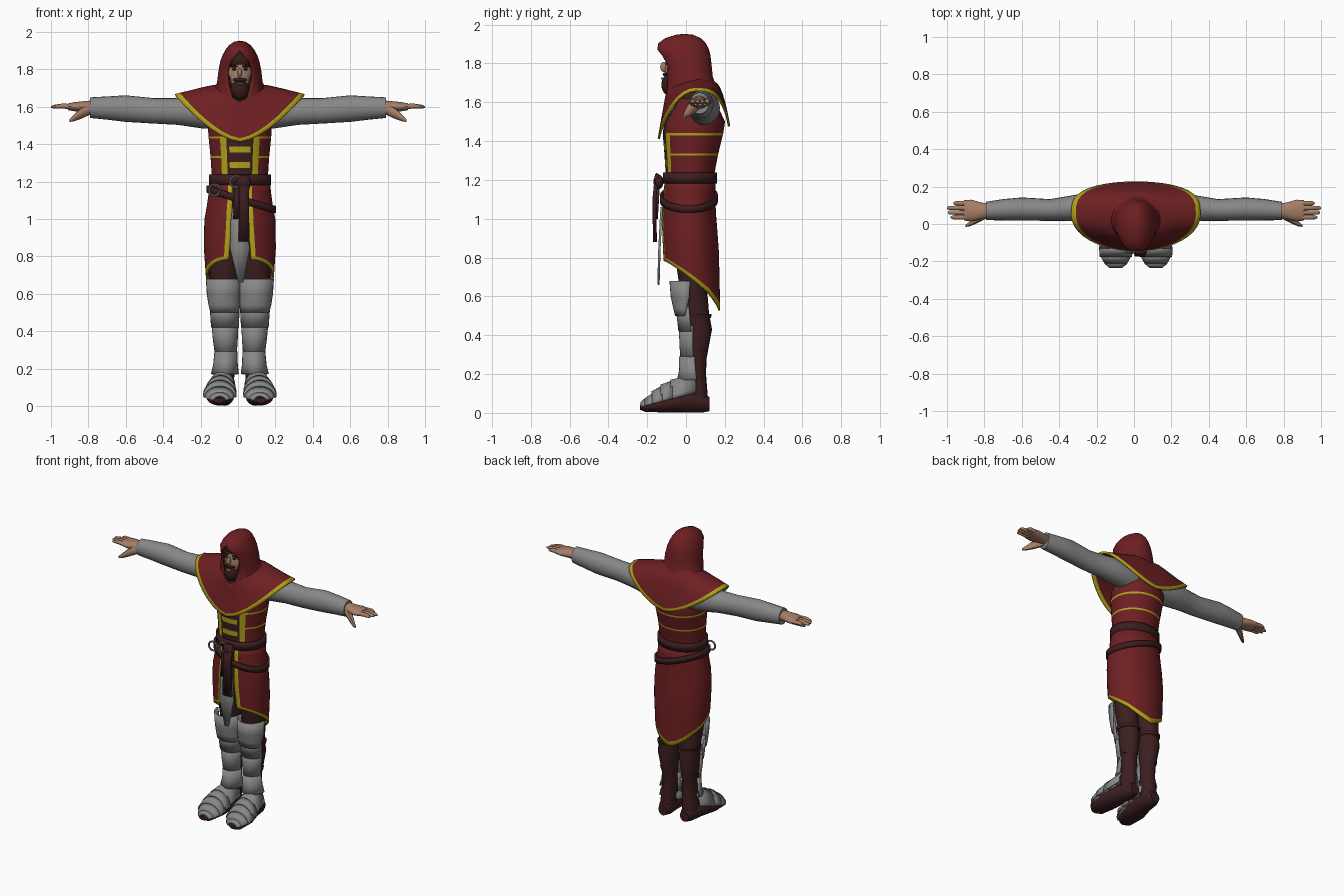
import bpy, bmesh
from math import sin, cos, pi, radians
from mathutils import Vector

cube = bpy.data.objects.get("Cube")
if cube:
    bpy.data.objects.remove(cube, do_unlink=True)

CX = 0.01  # body centre line


def material(name, r, g, b):
    m = bpy.data.materials.new(name)
    m.use_nodes = True
    m.diffuse_color = (r, g, b, 1)
    bsdf = next(n for n in m.node_tree.nodes if n.type == 'BSDF_PRINCIPLED')
    bsdf.inputs["Base Color"].default_value = (r, g, b, 1)
    bsdf.inputs["Roughness"].default_value = 0.8
    return m


RED = material("red cloth", 0.155, 0.014, 0.016)
YELLOW = material("yellow trim", 0.45, 0.37, 0.01)
GREY = material("grey metal", 0.245, 0.245, 0.245)
DARK = material("dark leather", 0.045, 0.013, 0.014)
SKIN = material("skin", 0.38, 0.21, 0.135)
HAIR = material("dark hair", 0.035, 0.011, 0.01)


def finish(obj, angle=40):
    bpy.ops.object.select_all(action='DESELECT')
    obj.select_set(True)
    bpy.context.view_layer.objects.active = obj
    bpy.ops.object.shade_smooth_by_angle(angle=radians(angle))


def grid(name, rows, mats, thick=0, closed=False, caps=False, pick=None):
    """Skin a surface over rows of points; pick(i, j) chooses the material."""
    bm = bmesh.new()
    vs = [[bm.verts.new(p) for p in row] for row in rows]
    n = len(rows[0])
    for i in range(len(rows) - 1):
        for j in range(n if closed else n - 1):
            k = (j + 1) % n
            f = bm.faces.new((vs[i][j], vs[i][k], vs[i + 1][k], vs[i + 1][j]))
            f.material_index = pick(i, j) if pick else 0
    if caps:
        bm.faces.new(vs[0])
        bm.faces.new(vs[-1])
    bmesh.ops.remove_doubles(bm, verts=bm.verts, dist=0.0005)
    bmesh.ops.recalc_face_normals(bm, faces=bm.faces)
    me = bpy.data.meshes.new(name)
    bm.to_mesh(me)
    bm.free()
    obj = bpy.data.objects.new(name, me)
    bpy.context.collection.objects.link(obj)
    for m in mats:
        me.materials.append(m)
    finish(obj)
    if thick:
        mod = obj.modifiers.new("thickness", 'SOLIDIFY')
        mod.thickness, mod.offset = thick, 0
    return obj


def place(axis, t, u, v):
    return {'x': (t, u, v), 'y': (u, t, v), 'z': (u, v, t)}[axis]


def tube(name, axis, secs, mat, arc=None, n=20, thick=0):
    """Elliptical loft; sections are (position, u, v, radius u, radius v)."""
    a0, a1 = arc or (0, 2 * pi)
    steps = n + 1 if arc else n
    angs = [a0 + (a1 - a0) * j / n for j in range(steps)]
    rows = [[place(axis, t, u + ru * sin(a), v - rv * cos(a)) for a in angs]
            for t, u, v, ru, rv in secs]
    return grid(name, rows, [mat], thick, closed=not arc, caps=not arc)


def ball(name, loc, size, mat):
    bpy.ops.mesh.primitive_uv_sphere_add(segments=20, ring_count=12, location=loc)
    obj = bpy.context.object
    obj.name, obj.scale = name, size
    obj.data.materials.append(mat)
    finish(obj)


def blend(keys, t):
    """Linear interpolation in a list of (t, values...) sorted upward."""
    for a, b in zip(keys, keys[1:]):
        if t <= b[0]:
            f = max(0, (t - a[0]) / (b[0] - a[0]))
            return [p + (q - p) * f for p, q in zip(a[1:], b[1:])]
    return list(keys[-1][1:])


# Tunic body: z, centre y, radius x, radius y
BODY = [(0.5, 0.03, 0.16, 0.138), (0.85, 0.022, 0.184, 0.138), (1.0, 0.014, 0.181, 0.133),
        (1.1, 0.015, 0.162, 0.126), (1.22, 0.02, 0.15, 0.124), (1.33, 0.027, 0.157, 0.138),
        (1.44, 0.036, 0.168, 0.156), (1.5, 0.045, 0.172, 0.156), (1.62, 0.055, 0.14, 0.09)]


def body_point(a, z, grow=0):
    cy, rx, ry = blend(BODY, z)
    return Vector((CX + (rx + grow) * sin(a), cy - (ry + grow) * cos(a), z))


half = [0, 0.17, 0.36, 0.45, 0.69, 0.9] + [1.1 + 0.2 * k for k in range(10)]
angles = half + [pi] + [2 * pi - a for a in reversed(half[1:])]
heights = [1.62, 1.56, 1.5, 1.441, 1.429, 1.388, 1.355, 1.337, 1.326, 1.305, 1.272, 1.22, 1.12]


def chest_colour(i, j):
    col = min(j, len(angles) - 1 - j)
    if col == 3 and i > 2:
        return 1
    if col < 3:
        return 1 if col < 2 and i in (5, 9) else 2
    return 1 if i in (3, 7) else 0


grid("tunic_top", [[body_point(a, z) for a in angles] for z in heights],
     [RED, YELLOW, DARK], closed=True, caps=True, pick=chest_colour)

# Skirt, open at the front, with a hem that falls to a point at the back
skirt_angles = [0.24, 0.4] + [0.4 + (2 * pi - 0.8) * k / 36 for k in range(1, 37)] + [2 * pi - 0.24]
steps = [0, 0.12, 0.25, 0.4, 0.55, 0.7, 0.85, 0.955, 1]


def skirt_point(a, f):
    y = body_point(a, 0.7).y
    hem = 0.785 - 0.22 * max(0, (y + 0.115) / 0.28) ** 1.25 - 0.04 * max(0, 1 - abs(a - pi) / 0.9)
    flare = 0.3 * max(0, f - 0.6) * max(0, 1 - min(a, 2 * pi - a))
    return body_point(a + flare if a < pi else a - flare, 1.2 + (hem - 1.2) * f, 0.004)


grid("tunic_skirt", [[skirt_point(a, f) for a in skirt_angles] for f in steps], [RED, YELLOW], 0.01,
     pick=lambda i, j: int(i == len(steps) - 2 or j in (0, len(skirt_angles) - 2)))

# Hood: z, front y, back y, radius x, half angle of the face opening
HOOD = [(1.947, -0.01, -0.01, 0, 0), (1.942, -0.05, 0.035, 0.028, 0), (1.925, -0.105, 0.075, 0.054, 0),
        (1.9, -0.138, 0.098, 0.073, 0), (1.872, -0.147, 0.112, 0.088, 0.25), (1.84, -0.132, 0.12, 0.099, 0.5),
        (1.79, -0.112, 0.126, 0.109, 0.62), (1.73, -0.108, 0.132, 0.116, 0.55)]
COLS = 40


def ring_angles(opening):
    return [opening + (2 * pi - 2 * opening) * k / COLS for k in range(COLS + 1)]


rows = [[(CX + rx * sin(a), (f + b) / 2 - (b - f) / 2 * cos(a), z) for a in ring_angles(o)]
        for z, f, b, rx, o in HOOD]


# Mantle: continues the hood down to a hem high on the shoulders
def mantle_point(a, f):
    s, c = sin(a), cos(a)
    neck = Vector((0.127 * s, 0.022 - 0.122 * c, 1.665 - 0.03 * c + 0.04 * abs(s)))
    hem = Vector((0.345 * s, 0.05 - 0.19 * c if c > 0 else 0.05 + 0.172 * abs(c) ** 0.6, 0))
    hem.z = (1.412 if c > 0 else 1.475) + (0.25 if c > 0 else 0.187) * abs(s) ** 1.6
    p = neck.lerp(hem, f ** (0.75 + 0.25 * c))
    p.z = neck.z + (hem.z - neck.z) * f
    return p + Vector((CX, 0, 0))


drops = [0, 0.06, 0.15, 0.3, 0.45, 0.6, 0.75]
rows += [[mantle_point(a, f) for a in ring_angles(0 if f else 0.3)] for f in drops]
rows += [[mantle_point(a, 1 - w * (1 + 0.9 * abs(sin(a)))) for a in ring_angles(0)] for w in (0.08, 0)]
grid("hood_and_mantle", rows, [RED, YELLOW], 0.012, pick=lambda i, j: int(i == len(rows) - 2))

# Head, face and beard
ball("head", (CX, -0.02, 1.765), (0.076, 0.09, 0.11), SKIN)
ball("hair", (CX, -0.005, 1.842), (0.082, 0.095, 0.055), HAIR)
ball("nose", (CX, -0.113, 1.782), (0.012, 0.02, 0.026), SKIN)
ball("beard", (CX, -0.083, 1.69), (0.05, 0.044, 0.056), HAIR)
ball("moustache", (CX, -0.1, 1.744), (0.038, 0.02, 0.011), HAIR)
ball("lower_lip", (CX, -0.119, 1.722), (0.017, 0.01, 0.006), SKIN)
tube("neck", 'z', [(1.55, CX, 0.04, 0.07, 0.07), (1.72, CX, 0.02, 0.06, 0.06)], DARK)

for side, s in (("left", 1), ("right", -1)):
    ball(side + "_eye", (CX + s * 0.03, -0.098, 1.8), (0.013, 0.008, 0.006), HAIR)
    ball(side + "_brow", (CX + s * 0.032, -0.095, 1.816), (0.022, 0.012, 0.006), HAIR)
    ball(side + "_sideburn", (CX + s * 0.055, -0.058, 1.735), (0.02, 0.03, 0.045), HAIR)

    # Sleeve and hand
    tube(side + "_sleeve", 'x', [(s * x, y, z, ry, rz) for x, y, z, ry, rz in (
        (0.1, 0.09, 1.565, 0.08, 0.085), (0.2, 0.095, 1.57, 0.08, 0.085), (0.32, 0.085, 1.575, 0.07, 0.072),
        (0.45, 0.075, 1.578, 0.058, 0.068), (0.6, 0.08, 1.59, 0.062, 0.071),
        (0.7, 0.076, 1.593, 0.057, 0.062), (0.79, 0.07, 1.595, 0.049, 0.055))], GREY)
    tube(side + "_palm", 'x', [(s * x, y, 1.6, ry, rz) for x, y, ry, rz in (
        (0.77, 0.07, 0.037, 0.034), (0.82, 0.07, 0.046, 0.03), (0.87, 0.072, 0.058, 0.025),
        (0.91, 0.073, 0.054, 0.018))], SKIN)
    for k, tip in enumerate((0.98, 0.995, 1.0, 0.965)):
        y = 0.036 + 0.025 * k
        tube(f"{side}_finger_{k + 1}", 'x', [(s * 0.89, y, 1.6, 0.014, 0.015), (s * 0.94, y, 1.604, 0.013, 0.013),
             (s * (tip - 0.01), y, 1.6, 0.011, 0.009), (s * tip, y, 1.598, 0.005, 0.004)], SKIN, n=10)
    tube(side + "_thumb", 'x', [(s * 0.785, 0.055, 1.59, 0.025, 0.03), (s * 0.84, 0.025, 1.565, 0.023, 0.03),
         (s * 0.88, 0.0, 1.538, 0.014, 0.017), (s * 0.9, -0.01, 1.527, 0.006, 0.008)], SKIN, n=10)

    # Leg and boot
    def mirrored(secs):
        return [(t, CX + s * u, v, ru, rv) for t, u, v, ru, rv in secs]

    tube(side + "_leg", 'z', mirrored([
        (0.05, 0.085, 0.06, 0.05, 0.055), (0.2, 0.076, 0.048, 0.048, 0.055), (0.28, 0.075, 0.048, 0.049, 0.058),
        (0.43, 0.08, 0.06, 0.064, 0.074), (0.52, 0.08, 0.052, 0.064, 0.066), (0.62, 0.083, 0.04, 0.074, 0.07),
        (0.8, 0.085, 0.03, 0.083, 0.085), (1.1, 0.07, 0.02, 0.075, 0.09)]), DARK)
    for name, z, y, r in (("boot_cuff", 0.49, 0.057, 0.072), ("boot_strap", 0.31, 0.05, 0.058)):
        tube(f"{side}_{name}", 'z', mirrored([(z, 0.08, y, r - 0.004, r), (z + 0.02, 0.08, y, r, r + 0.004)]), DARK)
    tube(side + "_boot_foot", 'y', mirrored([
        (-0.236, 0.115, 0.03, 0.025, 0.014), (-0.21, 0.113, 0.032, 0.055, 0.027), (-0.1, 0.105, 0.045, 0.073, 0.043),
        (0, 0.092, 0.06, 0.06, 0.058), (0.08, 0.084, 0.053, 0.052, 0.052), (0.122, 0.082, 0.045, 0.032, 0.036)]), DARK)

    # Leg armour covers only the front half
    front = (-pi / 2, pi / 2)
    for name, secs in (
        ("knee_guard", [(0.68, 0.087, 0.02, 0.09, 0.1), (0.6, 0.085, 0.018, 0.087, 0.092), (0.54, 0.083, 0.005, 0.08, 0.066),
                        (0.5, 0.082, -0.005, 0.07, 0.046)]),
        ("knee_lower_plate", [(0.55, 0.081, 0.015, 0.077, 0.064), (0.42, 0.08, 0.028, 0.069, 0.062)]),
        ("greave", [(0.45, 0.08, 0.035, 0.068, 0.067), (0.36, 0.078, 0.035, 0.062, 0.064), (0.27, 0.075, 0.04, 0.053, 0.064)]),
        ("ankle_guard", [(0.29, 0.075, 0.045, 0.056, 0.075), (0.22, 0.077, 0.05, 0.061, 0.08), (0.17, 0.08, 0.055, 0.07, 0.096)])):
        tube(f"{side}_{name}", 'z', mirrored(secs), GREY, front, 16, 0.01)

    # Overlapping foot plates: start y, top, half width, then end values
    for k, (y0, top0, w0, y1, top1, w1) in enumerate((
            (-0.232, 0.052, 0.03, -0.212, 0.07, 0.056), (-0.212, 0.07, 0.056, -0.165, 0.102, 0.082),
            (-0.175, 0.108, 0.083, -0.12, 0.138, 0.086), (-0.13, 0.142, 0.085, -0.07, 0.163, 0.08),
            (-0.08, 0.167, 0.077, 0.05, 0.195, 0.062))):
        secs = []
        for y, top, w in ((y0, top0, w0), (y1, top1, w1)):
            base = 0.028 + 0.26 * (y + 0.24)
            secs.append((y, 0.107 - 0.1 * max(0, y + 0.12), base, w, top - base))
        tube(f"{side}_foot_plate_{k + 1}", 'y', mirrored(secs), GREY, (pi / 2, 3 * pi / 2), 16, 0.008)


# Belts follow the body; the lower one slants down to the left hip
def belt(name, z0, slope, height, grow):
    ring = []
    for k in range(40):
        a = 2 * pi * k / 40
        ring.append(body_point(a, z0 + slope * sin(a), grow))
    rows = [[p + Vector((0, 0, dz)) for p in ring] for dz in (height / 2, -height / 2)]
    grid(name, rows, [DARK], 0.014, closed=True)


belt("upper_belt", 1.21, 0, 0.055, 0.008)
belt("lower_belt", 1.105, -0.055, 0.038, 0.016)


def strip(name, pts, mat, thick):
    grid(name, [[(x - w, y, z), (x + w, y, z)] for x, y, z, w in pts], [mat], thick)


# Hanging straps, blade and buckle rings
strip("belt_tail", [(0.035, -0.15, 1.23, 0.028), (0.032, -0.163, 1.1, 0.026), (0.032, -0.16, 0.88, 0.03)], DARK, 0.02)
strip("short_strap", [(-0.005, -0.14, 1.2, 0.014), (-0.01, -0.152, 1.0, 0.016)], DARK, 0.014)
strip("blade", [(0.0, -0.125, 1.06, 0.03), (0.005, -0.13, 0.98, 0.045), (0.01, -0.137, 0.84, 0.052),
                (0.015, -0.142, 0.66, 0.014)], GREY, 0.012)
ball("belt_knot", (0.03, -0.142, 1.19), (0.04, 0.026, 0.038), DARK)
for k, (x, y, z) in enumerate(((-0.012, -0.15, 1.2), (-0.125, -0.095, 1.155))):
    bpy.ops.mesh.primitive_torus_add(location=(x, y, z), rotation=(pi / 2, 0, 0), major_segments=20,
                                     minor_segments=8, major_radius=0.03, minor_radius=0.006)
    bpy.context.object.name = f"buckle_ring_{k + 1}"
    bpy.context.object.data.materials.append(GREY)
    finish(bpy.context.object)
